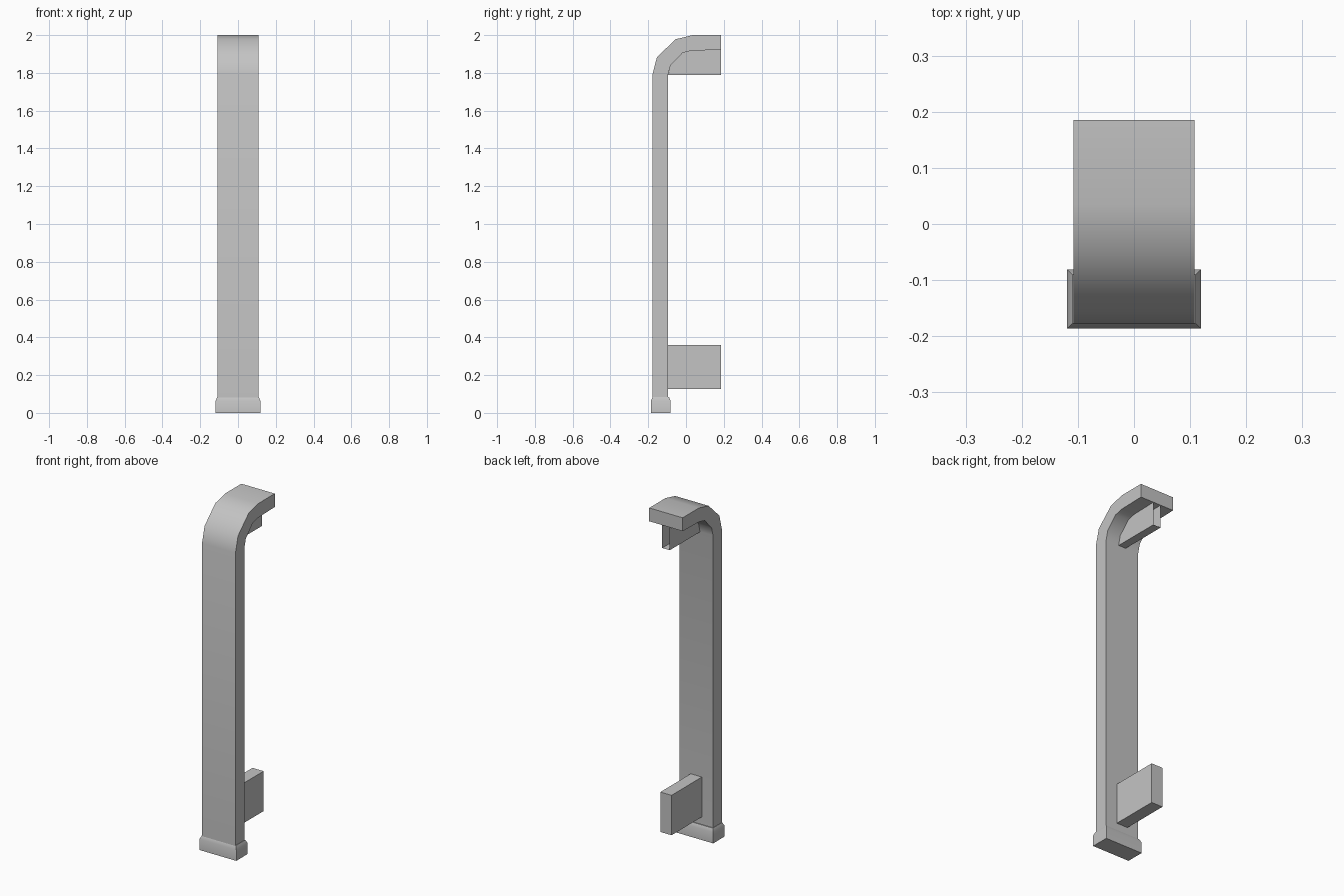
import bpy
import bmesh
import math

cube = bpy.data.objects.get("Cube")
if cube:
    bpy.data.objects.remove(cube, do_unlink=True)

grey = bpy.data.materials.new("plain grey")
grey.use_nodes = True
COLOUR = (0.55, 0.55, 0.55, 1)
grey.diffuse_color = COLOUR
grey.node_tree.nodes["Principled BSDF"].inputs["Base Color"].default_value = COLOUR


def finish(name, bm, angle):
    """Turn a bmesh into a shaded, coloured object."""
    bmesh.ops.recalc_face_normals(bm, faces=bm.faces)
    mesh = bpy.data.meshes.new(name)
    bm.to_mesh(mesh)
    bm.free()
    mesh.materials.append(grey)
    obj = bpy.data.objects.new(name, mesh)
    bpy.context.collection.objects.link(obj)
    bpy.ops.object.select_all(action='DESELECT')
    obj.select_set(True)
    bpy.context.view_layer.objects.active = obj
    bpy.ops.object.shade_smooth_by_angle(angle=math.radians(angle))
    return obj


def extrude_x(name, profile, half, open_back=False):
    """Sweep a (y, z) profile across the width, optionally without its rear face."""
    bm = bmesh.new()
    face = bm.faces.new([bm.verts.new((-half, y, z)) for y, z in profile])
    result = bmesh.ops.extrude_face_region(bm, geom=[face], use_keep_orig=True)
    verts = [v for v in result["geom"] if isinstance(v, bmesh.types.BMVert)]
    bmesh.ops.translate(bm, verts=verts, vec=(2 * half, 0, 0))
    bmesh.ops.recalc_face_normals(bm, faces=bm.faces)
    if open_back:
        rear = [f for f in bm.faces if f.normal.y > 0.99]
        bmesh.ops.delete(bm, geom=rear, context='FACES_ONLY')
    return finish(name, bm, 40)


BACK = 0.185
INNER = -0.095

# Flat post that bends backwards at the top
outer = [(-0.178, 0.01), (-0.178, 1.79), (-0.154, 1.883),
         (-0.055, 1.978), (0.035, 2.0), (BACK, 2.0)]
inner = [(BACK, 1.922), (0.03, 1.918), (-0.018, 1.906),
         (-0.082, 1.84), (INNER, 1.79), (INNER, 0.01)]
extrude_x("post", outer + inner, 0.108)

# Upper mounting rib, hollow at the rear, filling the inside of the bend
rib = [(INNER, 1.788), (BACK, 1.788)] + inner[:-1]
extrude_x("upper_bracket", rib[:-1], 0.024, open_back=True)

# Lower mounting block
extrude_x("lower_bracket", [(INNER, 0.127), (BACK, 0.127),
                            (BACK, 0.36), (INNER, 0.36)], 0.036)

# Foot cap with a sloping upper rim
bm = bmesh.new()
rings = []
for z, inset in ((0, 0), (0.064, 0), (0.083, 0.009)):
    x, front, rear = 0.119 - inset, -0.186 + inset, -0.081 - inset
    rings.append([bm.verts.new((px, py, z)) for px, py in
                  ((-x, front), (x, front), (x, rear), (-x, rear))])
for low, high in zip(rings, rings[1:]):
    for i in range(4):
        j = (i + 1) % 4
        bm.faces.new((low[i], low[j], high[j], high[i]))
bm.faces.new(rings[0])
bm.faces.new(rings[-1])
finish("foot_cap", bm, 50)
